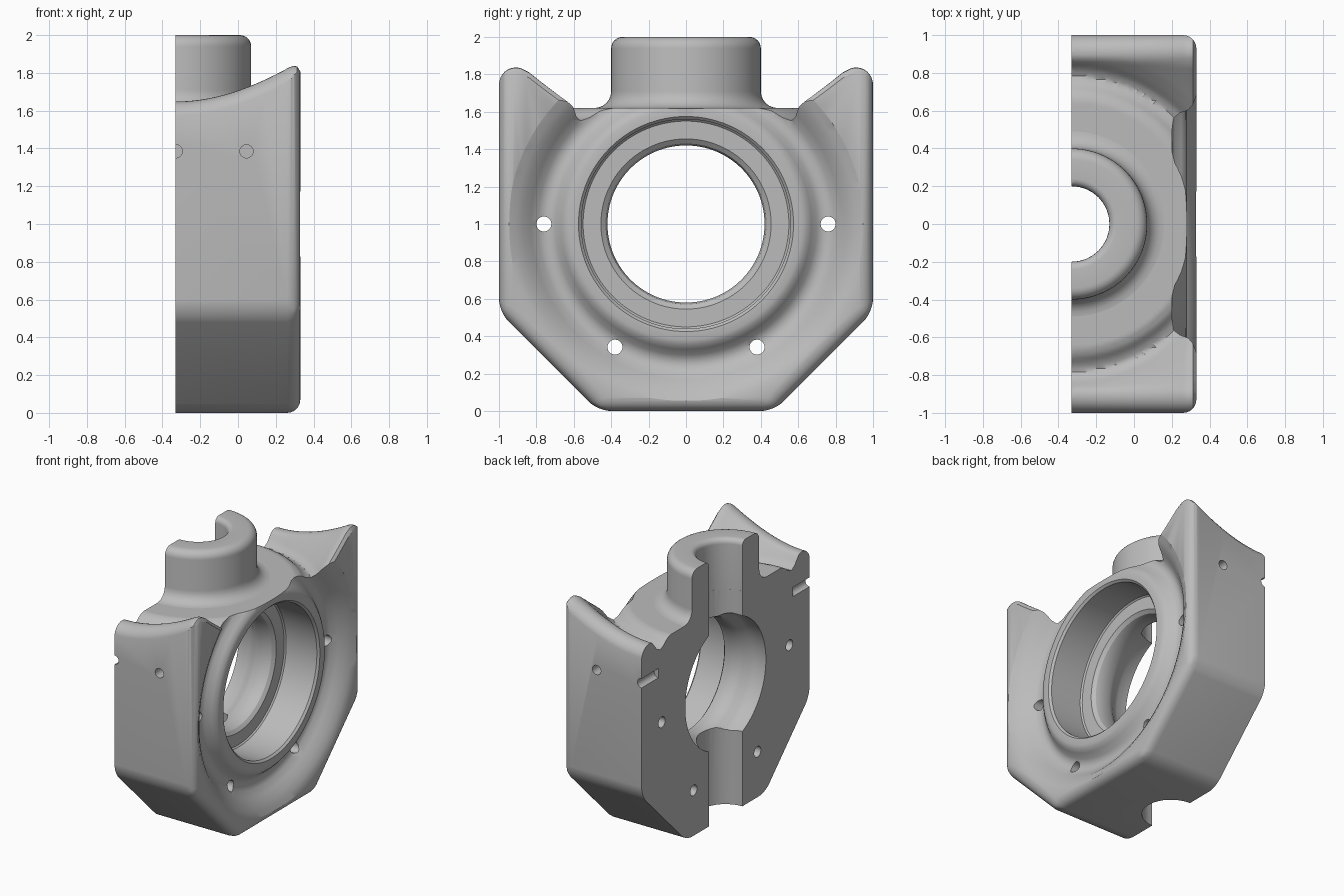
import bpy, bmesh, math
from mathutils import Matrix, Vector

if "Cube" in bpy.data.objects:
    bpy.data.objects.remove(bpy.data.objects["Cube"])

CUT = -0.33          # plane where the housing is halved
FACE = 0.33          # outer face
MID = 1.0            # height of the main bore axis

grey = bpy.data.materials.new("plain grey")
grey.use_nodes = True
grey.diffuse_color = (0.5, 0.5, 0.5, 1)
grey.node_tree.nodes["Principled BSDF"].inputs["Base Color"].default_value = (0.5, 0.5, 0.5, 1)


def make(name, bm):
    bmesh.ops.recalc_face_normals(bm, faces=bm.faces)
    mesh = bpy.data.meshes.new(name)
    bm.to_mesh(mesh)
    bm.free()
    mesh.materials.append(grey)
    ob = bpy.data.objects.new(name, mesh)
    bpy.context.collection.objects.link(ob)
    return ob


def lathe(name, profile, matrix, steps=96, closed=False):
    """Spin (radius, height) points about local z, then place with matrix."""
    bm = bmesh.new()
    verts = [bm.verts.new((r, 0, h)) for r, h in profile]
    edges = [bm.edges.new(p) for p in zip(verts, verts[1:])]
    if closed:
        edges.append(bm.edges.new((verts[-1], verts[0])))
    bmesh.ops.spin(bm, geom=verts + edges, cent=(0, 0, 0), axis=(0, 0, 1),
                   angle=math.tau, steps=steps)
    bmesh.ops.remove_doubles(bm, verts=bm.verts, dist=1e-5)
    bmesh.ops.transform(bm, matrix=matrix, verts=bm.verts)
    return make(name, bm)


def rod(name, radius, start, end):
    start, end = Vector(start), Vector(end)
    d = end - start
    m = Matrix.Translation(start) @ d.to_track_quat('Z', 'Y').to_matrix().to_4x4()
    return lathe(name, [(0, 0), (radius, 0), (radius, d.length), (0, d.length)], m, 32)


def carve(target, cutter):
    mod = target.modifiers.new("cut", 'BOOLEAN')
    mod.operation = 'DIFFERENCE'
    mod.solver = 'EXACT'
    mod.object = cutter
    cutter.hide_render = True
    bpy.context.view_layer.objects.active = target
    bpy.ops.object.modifier_apply(modifier=mod.name)
    bpy.data.objects.remove(cutter)


def arc(cx, cz, r, a0, a1, n=6):
    return [(cx + r * math.cos(math.radians(a0 + (a1 - a0) * i / n)),
             cz + r * math.sin(math.radians(a0 + (a1 - a0) * i / n))) for i in range(n + 1)]


# Body: chamfered prism with rounded edges
bm = bmesh.new()
half = [(0.47, 0), (1, 0.53), (1, 2.3)]
outline = half + [(-y, z) for y, z in reversed(half)]
base = bm.faces.new([bm.verts.new((CUT, y, z)) for y, z in outline])
ext = bmesh.ops.extrude_face_region(bm, geom=[base])
bmesh.ops.translate(bm, vec=(FACE - CUT, 0, 0),
                    verts=[g for g in ext["geom"] if isinstance(g, bmesh.types.BMVert)])
rim = [e for e in bm.edges if max(v.co.x for v in e.verts) > 0]
bmesh.ops.bevel(bm, geom=rim, offset=0.07, segments=6, profile=0.5, affect='EDGES')
body = make("housing_body", bm)

# Top: dished surface around the neck, rising to the arm crests
TOP = [(0, 1.62), (0.66, 1.62), (0.70, 1.605), (0.74, 1.57), (0.78, 1.552),
       (0.82, 1.575), (0.86, 1.625), (0.91, 1.68), (1.09, 1.86), (1.6, 2.37)]


def dish(x, y):
    r = math.hypot(x - CUT, y)
    for (a, za), (b, zb) in zip(TOP, TOP[1:]):
        if r <= b:
            return za + (zb - za) * (r - a) / (b - a)
    return TOP[-1][1]


def top_height(x, y):
    x, y = min(x, FACE), min(abs(y), 1.0)
    z, rad = dish(x, y), 0.09
    yc = 1 - rad
    if y > yc - rad * 0.7:
        z = min(z, dish(x, yc) - 1.35 * rad + math.sqrt(max(0, rad ** 2 - (y - yc) ** 2)))
    edge = 0.06
    t = x - (FACE - edge)
    if t > 0:
        z -= edge - math.sqrt(max(0, edge ** 2 - t ** 2))
    return z


bm = bmesh.new()
bmesh.ops.create_grid(bm, x_segments=46, y_segments=118, size=1,
                      matrix=Matrix.Diagonal((0.45, 1.1, 1, 1)))
ext = bmesh.ops.extrude_face_region(bm, geom=bm.faces[:])
upper = {g for g in ext["geom"] if isinstance(g, bmesh.types.BMVert)}
for v in bm.verts:
    v.co.z = 2.6 if v in upper else top_height(v.co.x, v.co.y)
bmesh.ops.triangulate(bm, faces=bm.faces)
carve(body, make("top_cutter", bm))

# Main bore, seat lip, counterbore and ring groove in the outer face
bore = [(0, -0.5), (0.48, -0.5), (0.48, -0.25), (0.465, -0.21), (0.435, -0.17), (0.42, -0.13),
        (0.42, -0.05), (0.43, -0.02), (0.455, 0), (0.55, 0), (0.56, 0.01),
        (0.56, 0.265), (0.575, 0.28), (0.62, 0.28), (0.645, 0.272), (0.67, 0.25),
        (0.70, 0.215), (0.73, 0.2), (0.76, 0.2), (0.79, 0.212), (0.83, 0.25),
        (0.87, 0.287), (0.91, 0.312), (0.95, 0.33), (0.97, 0.34), (0.97, 0.6), (0, 0.6)]
along_x = Matrix.Translation((0, 0, MID)) @ Matrix.Rotation(math.pi / 2, 4, 'Y')
carve(body, lathe("bore_cutter", bore, along_x, 128))

# Vertical stem bore
carve(body, rod("stem_cutter", 0.2, (CUT, 0, -0.5), (CUT, 0, 2.5)))

# Bolt holes through the groove, blind holes in the side walls
for deg in (0, 180, 240, 300):
    a = math.radians(deg)
    y, z = 0.76 * math.cos(a), MID + 0.76 * math.sin(a)
    carve(body, rod("bolt_cutter", 0.04, (-0.6, y, z), (0.6, y, z)))
for side in (-1, 1):
    for x in (CUT, 0.045):
        carve(body, rod("pin_cutter", 0.035, (x, side * 1.2, 1.385), (x, side * 0.8, 1.385)))

# Neck: flanged tube, halved on the cut plane
neck_profile = ([(0.2, 1.6), (0.49, 1.6)] + arc(0.49, 1.71, 0.09, 270, 180)
                + arc(0.34, 1.94, 0.06, 0, 90) + arc(0.24, 1.96, 0.04, 90, 180))
neck = lathe("stem_neck", neck_profile, Matrix.Translation((CUT, 0, 0)), 96, closed=True)
bm = bmesh.new()
bmesh.ops.create_cube(bm, size=2, matrix=Matrix.Translation((CUT - 1, 0, 1.8)))
carve(neck, make("half_cutter", bm))

# Smooth shading with crisp edges
for ob in (body, neck):
    bpy.ops.object.select_all(action='DESELECT')
    ob.select_set(True)
    bpy.context.view_layer.objects.active = ob
    bpy.ops.object.shade_smooth_by_angle(angle=math.radians(32))
